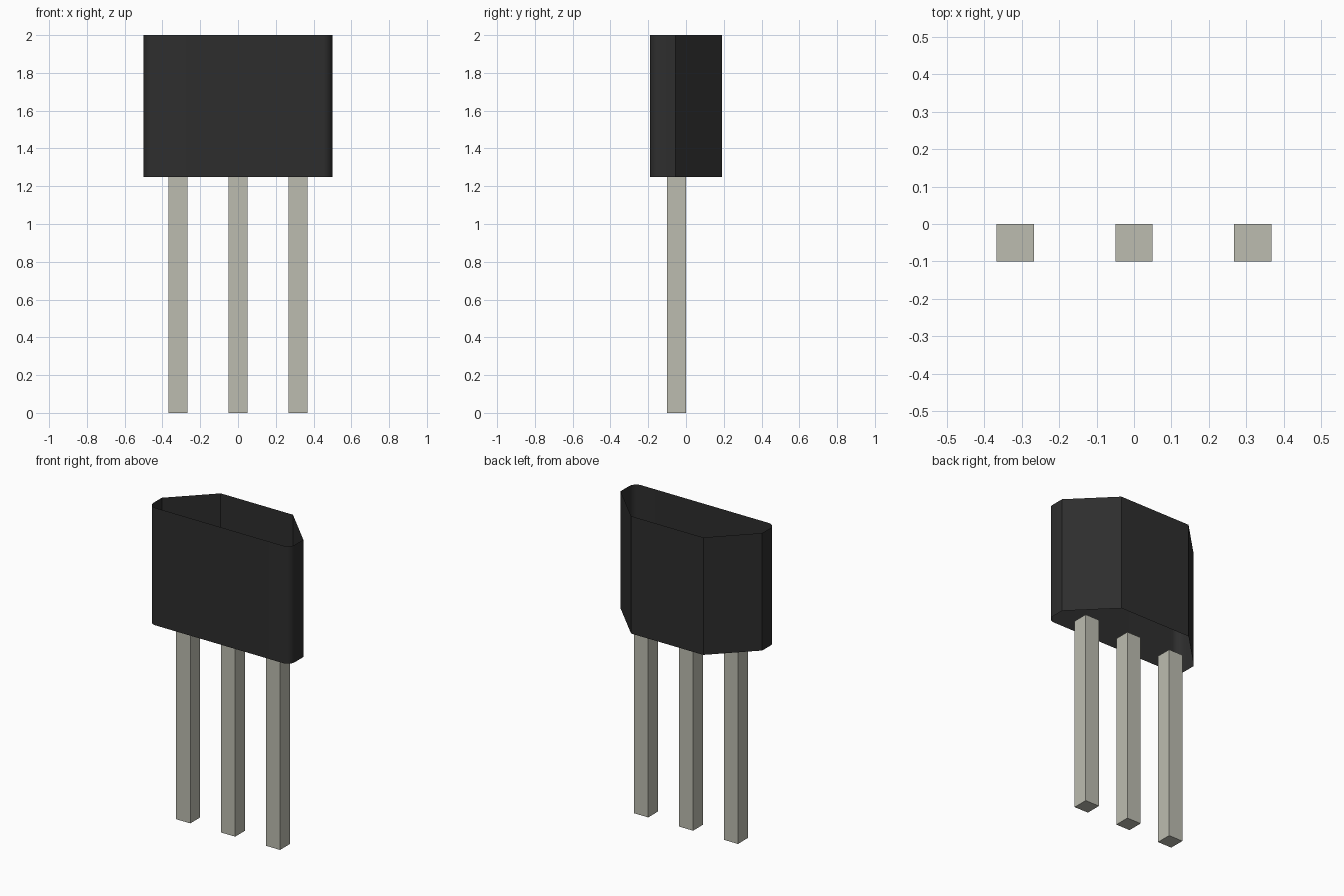
import bpy, bmesh, math

cube = bpy.data.objects.get("Cube")
if cube:
    bpy.data.objects.remove(cube, do_unlink=True)


def material(name, colour):
    mat = bpy.data.materials.new(name)
    mat.use_nodes = True
    mat.diffuse_color = colour
    bsdf = mat.node_tree.nodes["Principled BSDF"]
    bsdf.inputs["Base Color"].default_value = colour
    bsdf.inputs["Roughness"].default_value = 0.6
    return mat


def add_object(name, bm, mat):
    mesh = bpy.data.meshes.new(name)
    bmesh.ops.recalc_face_normals(bm, faces=bm.faces)
    bm.to_mesh(mesh)
    bm.free()
    mesh.materials.append(mat)
    obj = bpy.data.objects.new(name, mesh)
    bpy.context.collection.objects.link(obj)
    return obj


black = material("black plastic", (0.027, 0.027, 0.027, 1))
metal = material("tinned metal", (0.505, 0.505, 0.435, 1))

BOTTOM, TOP = 1.25, 2.0
HALF_W, HALF_D = 0.5, 0.19
RADIUS, STEPS = 0.05, 8

# Right half of the body outline: rounded front corner, side, chamfered back
half = []
for i in range(STEPS + 1):
    a = math.radians(-90 + 90 * i / STEPS)
    half.append((HALF_W - RADIUS + RADIUS * math.cos(a),
                 -HALF_D + RADIUS + RADIUS * math.sin(a)))
half += [(HALF_W, -0.055), (0.255, HALF_D)]
outline = half + [(-x, y) for x, y in reversed(half)]

# Body: thin-walled sleeve, open at the top and bottom
bm = bmesh.new()
lower = [bm.verts.new((x, y, BOTTOM)) for x, y in outline]
upper = [bm.verts.new((x, y, TOP)) for x, y in outline]
n = len(outline)
for i in range(n):
    j = (i + 1) % n
    bm.faces.new((lower[i], lower[j], upper[j], upper[i]))
# Outward normals on the open sleeve
body = add_object("body", bm, black)
bpy.ops.object.select_all(action="DESELECT")
body.select_set(True)
bpy.context.view_layer.objects.active = body
bpy.ops.object.shade_smooth_by_angle(angle=math.radians(30))

# Three square legs
for name, x in (("right_leg", -0.317), ("middle_leg", 0.0), ("left_leg", 0.317)):
    bm = bmesh.new()
    bmesh.ops.create_cube(bm, size=1)
    bmesh.ops.scale(bm, vec=(0.1, 0.1, BOTTOM), verts=bm.verts)
    bmesh.ops.translate(bm, vec=(0, 0, BOTTOM / 2), verts=bm.verts)
    leg = add_object(name, bm, metal)
    leg.location = (x, -0.05, 0)
